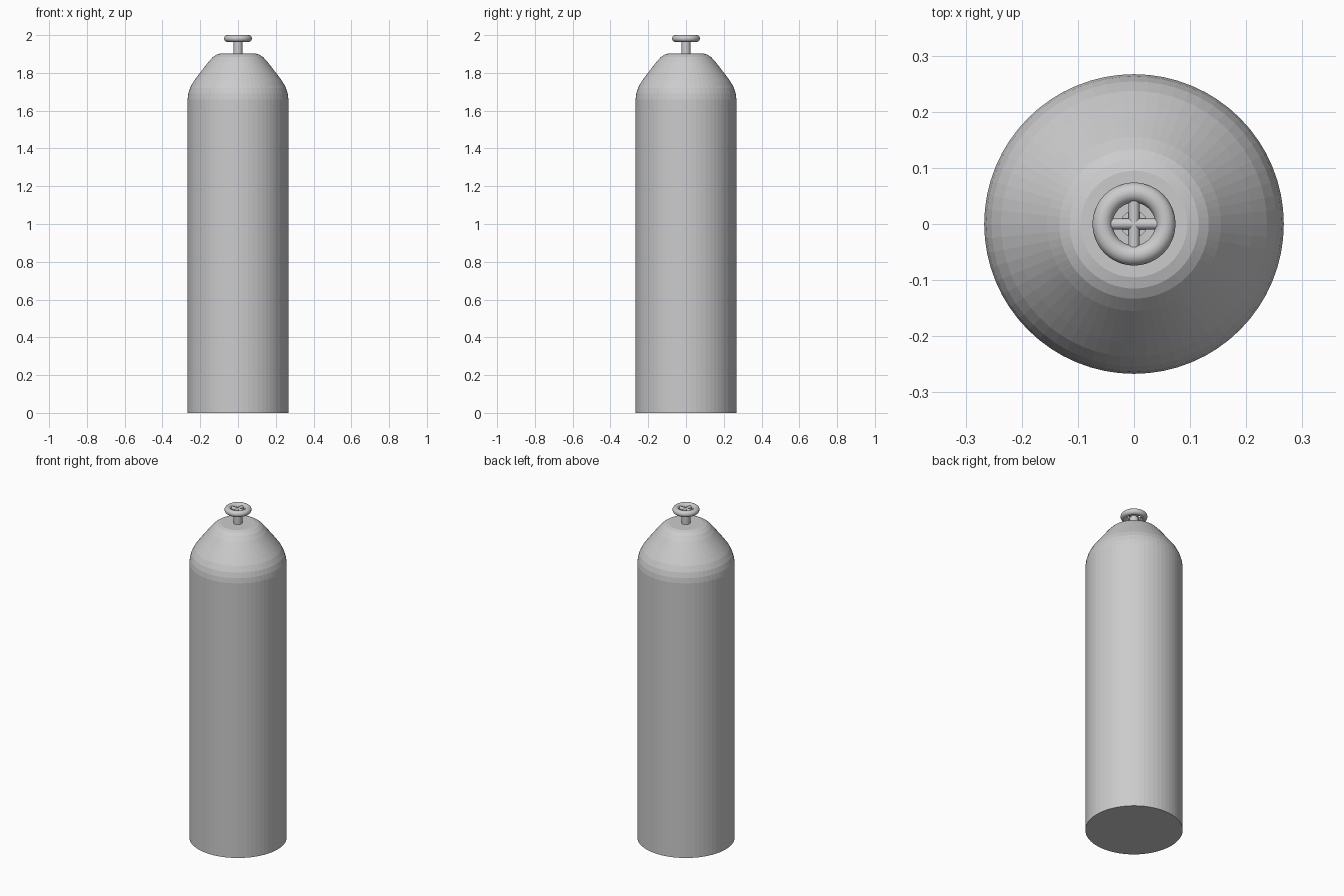
import bpy, bmesh, math
from mathutils import Matrix

if "Cube" in bpy.data.objects:
    bpy.data.objects.remove(bpy.data.objects["Cube"])

grey = bpy.data.materials.new("light grey metal")
grey.diffuse_color = (0.6, 0.6, 0.6, 1)
grey.use_nodes = True
grey.node_tree.nodes["Principled BSDF"].inputs["Base Color"].default_value = grey.diffuse_color


def finish(name, bm, angle=None):
    bmesh.ops.recalc_face_normals(bm, faces=bm.faces)
    me = bpy.data.meshes.new(name)
    bm.to_mesh(me)
    bm.free()
    ob = bpy.data.objects.new(name, me)
    bpy.context.collection.objects.link(ob)
    me.materials.append(grey)
    if angle:
        bpy.ops.object.select_all(action='DESELECT')
        ob.select_set(True)
        bpy.context.view_layer.objects.active = ob
        bpy.ops.object.shade_smooth_by_angle(angle=math.radians(angle))
    return ob


def lathe(name, profile, sides, angle=None, closed=False):
    bm = bmesh.new()
    rings = [[bm.verts.new((r * math.cos(2 * math.pi * i / sides),
                            r * math.sin(2 * math.pi * i / sides), z))
              for i in range(sides)] for r, z in profile]
    pairs = list(zip(rings, rings[1:]))
    if closed:
        pairs.append((rings[-1], rings[0]))
    else:
        bm.faces.new(rings[0])
        bm.faces.new(rings[-1])
    for a, b in pairs:
        for i in range(sides):
            j = (i + 1) % sides
            bm.faces.new((a[i], a[j], b[j], b[i]))
    return finish(name, bm, angle)


# Tank body with tapered, rounded shoulder
lathe("tank_body", [(0.267, 0), (0.267, 1.66), (0.263, 1.69), (0.254, 1.72),
                    (0.237, 1.752), (0.212, 1.786), (0.185, 1.821),
                    (0.155, 1.86), (0.133, 1.884), (0.115, 1.896), (0.095, 1.902)], 64)

# Valve stem
lathe("valve_stem", [(0.024, 1.89), (0.024, 1.977)], 32, 30)

# Hand wheel ring
ring = [(0.056 + 0.018 * math.cos(2 * math.pi * k / 16),
         1.982 + 0.018 * math.sin(2 * math.pi * k / 16)) for k in range(16)]
lathe("wheel_ring", ring, 48, 40, closed=True)

# Crossed wheel spokes
for name, turn in (("wheel_spoke_x", 0), ("wheel_spoke_y", 90)):
    bm = bmesh.new()
    bmesh.ops.create_cone(
        bm, cap_ends=True, segments=16, radius1=0.01, radius2=0.01, depth=0.1,
        matrix=Matrix.Translation((0, 0, 1.982))
        @ Matrix.Rotation(math.radians(turn), 4, 'Z')
        @ Matrix.Rotation(math.radians(90), 4, 'Y'))
    finish(name, bm, 40)
